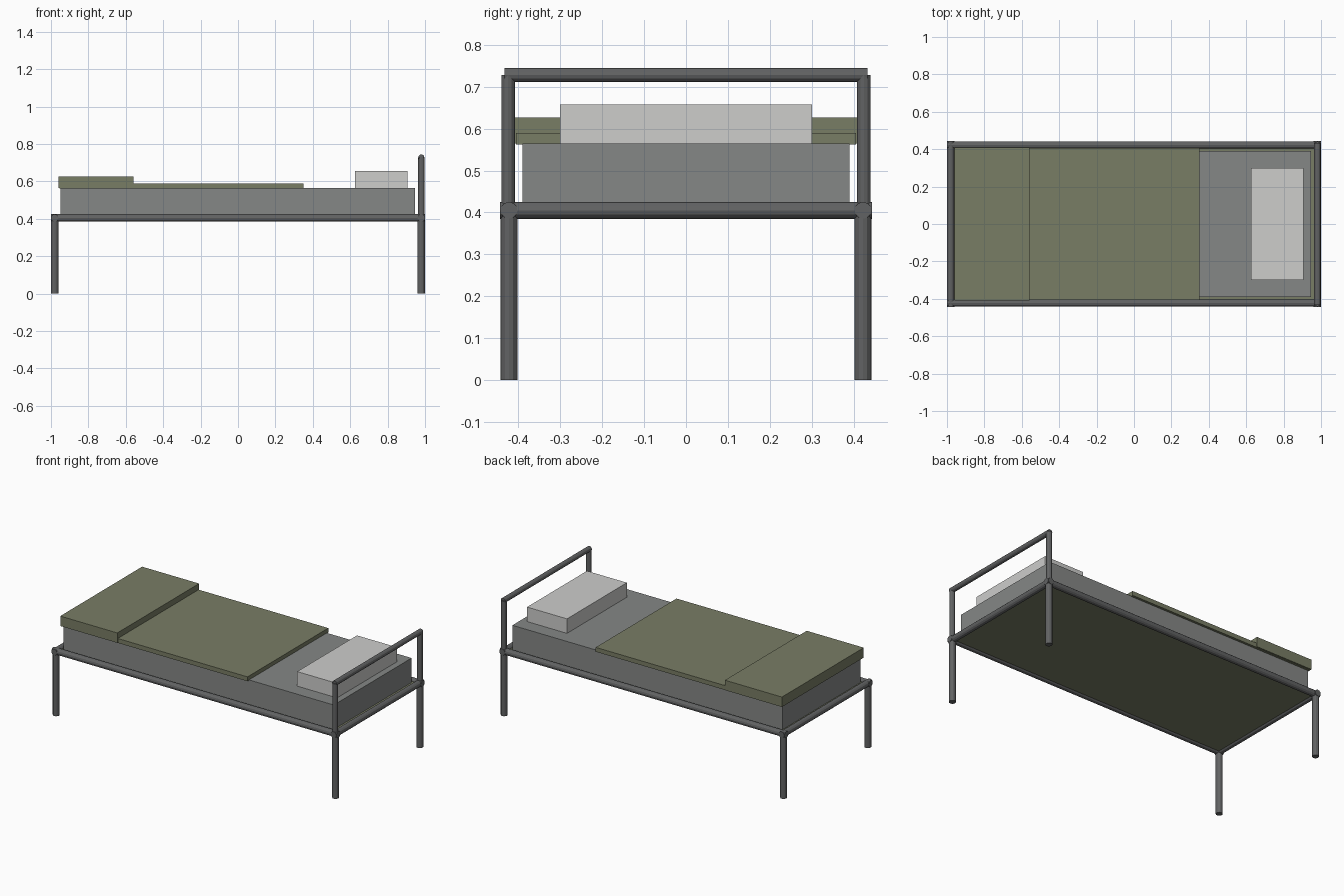
import bpy
import math
from mathutils import Vector

old = bpy.data.objects.get("Cube")
if old:
    bpy.data.objects.remove(old, do_unlink=True)


def material(name, rgb):
    m = bpy.data.materials.new(name)
    m.use_nodes = True
    m.diffuse_color = (*rgb, 1)
    m.node_tree.nodes["Principled BSDF"].inputs["Base Color"].default_value = (*rgb, 1)
    return m


metal = material("grey steel", (0.12, 0.123, 0.125))
mattress_grey = material("mattress grey", (0.235, 0.245, 0.24))
olive = material("olive blanket", (0.19, 0.205, 0.13))
linen = material("pale linen", (0.61, 0.61, 0.6))


def box(name, x, y, z, mat):
    """Box from x and z ranges, with half width y."""
    bpy.ops.mesh.primitive_cube_add(size=1, location=(sum(x) / 2, 0, sum(z) / 2))
    ob = bpy.context.object
    ob.name = name
    ob.scale = (x[1] - x[0], 2 * y, z[1] - z[0])
    bpy.ops.object.transform_apply(location=False, rotation=False)
    ob.data.materials.append(mat)


def tube(name, a, b, radius):
    """Straight faceted tube between two points."""
    a, b = Vector(a), Vector(b)
    bpy.ops.mesh.primitive_cylinder_add(vertices=12, radius=radius, depth=(b - a).length,
                                        location=(a + b) / 2)
    ob = bpy.context.object
    ob.name = name
    ob.rotation_euler = (b - a).to_track_quat("Z", "Y").to_euler()
    ob.data.materials.append(metal)


# Frame: legs, rails and the headboard hoop
X, Y, RAIL, R, THIN = 0.98, 0.422, 0.405, 0.02, 0.0165
for sx, end in ((1, "head"), (-1, "foot")):
    tube(end + "_rail", (sx * X, -0.443, RAIL), (sx * X, 0.443, RAIL), R)
    for sy, side in ((1, "right"), (-1, "left")):
        tube(f"{end}_{side}_leg", (sx * X, sy * Y, 0), (sx * X, sy * Y, RAIL), R)
for sy, side in ((1, "right"), (-1, "left")):
    tube(side + "_side_rail", (-1, sy * Y, RAIL), (1, sy * Y, RAIL), R)
    tube(side + "_headboard_post", (X, sy * 0.424, RAIL), (X, sy * 0.424, 0.728), THIN)
tube("headboard_top_rail", (X, -0.433, 0.728), (X, 0.433, 0.728), THIN)

# Bedding
box("canvas_base", (-0.97, 0.97), 0.415, (0.395, 0.41), olive)
box("mattress", (-0.95, 0.945), 0.39, (0.41, 0.565), mattress_grey)
box("blanket", (-0.955, 0.35), 0.405, (0.562, 0.59), olive)
box("folded_blanket", (-0.96, -0.56), 0.41, (0.564, 0.627), olive)
box("pillow", (0.625, 0.905), 0.3, (0.563, 0.657), linen)
